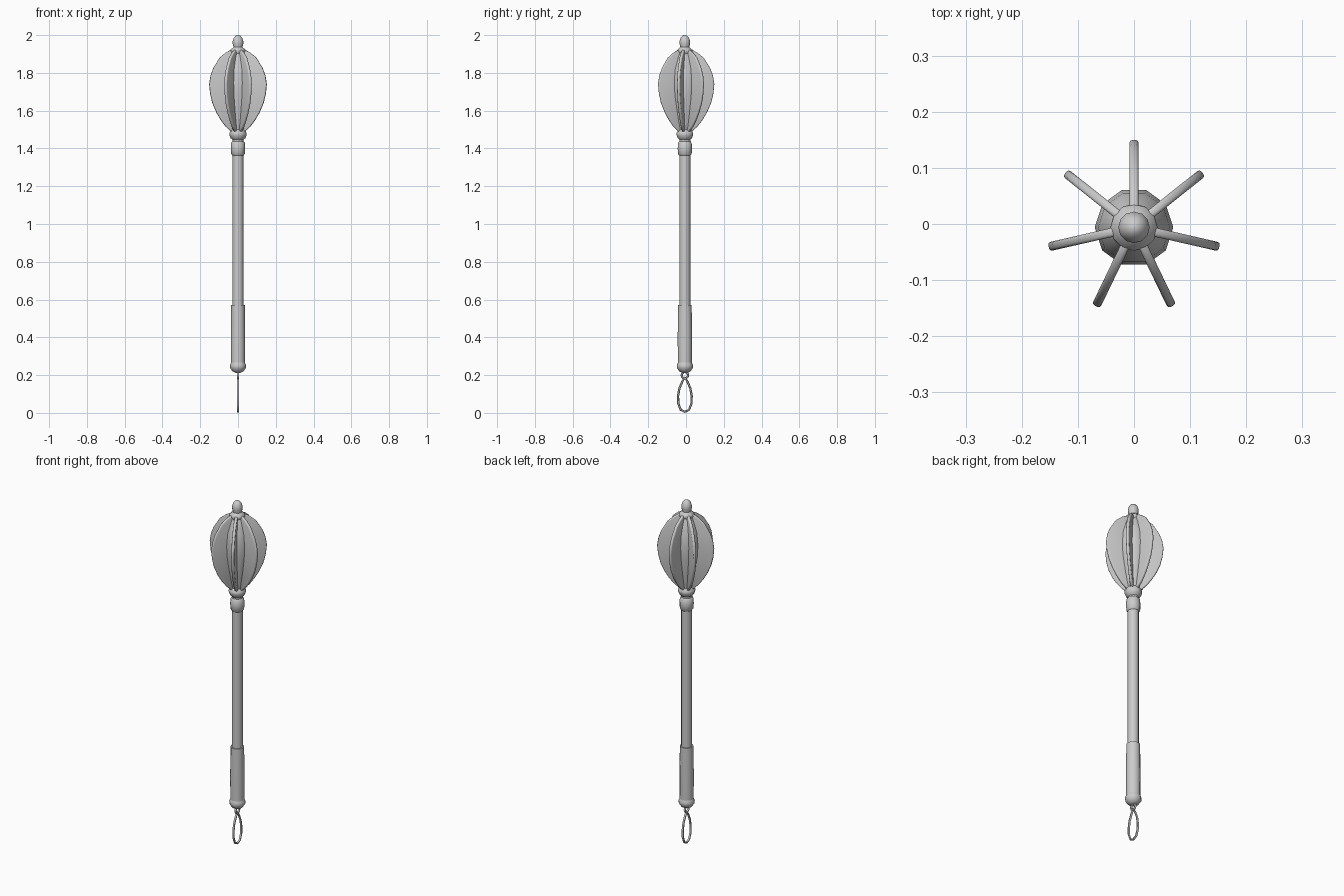
import bpy, bmesh, math
from mathutils import Matrix, Vector

if "Cube" in bpy.data.objects:
    bpy.data.objects.remove(bpy.data.objects["Cube"])

AXIS_Y = -0.006
steel = bpy.data.materials.new("plain grey")
steel.use_nodes = True
GREY = (0.6, 0.6, 0.6, 1)
steel.diffuse_color = GREY
steel.node_tree.nodes["Principled BSDF"].inputs["Base Color"].default_value = GREY


def finish(bm, name, angle=40):
    bmesh.ops.recalc_face_normals(bm, faces=bm.faces)
    mesh = bpy.data.meshes.new(name)
    bm.to_mesh(mesh)
    bm.free()
    obj = bpy.data.objects.new(name, mesh)
    obj.location.y = AXIS_Y
    mesh.materials.append(steel)
    bpy.context.collection.objects.link(obj)
    bpy.ops.object.select_all(action='DESELECT')
    obj.select_set(True)
    bpy.context.view_layer.objects.active = obj
    bpy.ops.object.shade_smooth_by_angle(angle=math.radians(angle))
    return obj


def lathe(name, profile, sides=10, angle=40):
    """Turn (radius, height) points around the shaft axis and cap the ends."""
    bm = bmesh.new()
    rings = []
    for r, z in profile:
        rings.append([bm.verts.new((r * math.cos(math.tau * i / sides),
                                    r * math.sin(math.tau * i / sides), z))
                      for i in range(sides)])
    for a, b in zip(rings, rings[1:]):
        for i in range(sides):
            j = (i + 1) % sides
            bm.faces.new((a[i], a[j], b[j], b[i]))
    bm.faces.new(rings[0][::-1])
    bm.faces.new(rings[-1])
    return finish(bm, name, angle)


def tube(name, points, radius, sides=6):
    """Closed round cord through (y, z) points."""
    bm = bmesh.new()
    rings = []
    n = len(points)
    for k, (y, z) in enumerate(points):
        before, after = Vector(points[k - 1]), Vector(points[(k + 1) % n])
        t = (after - before).normalized()
        ring = []
        for i in range(sides):
            a = math.tau * i / sides
            out = radius * math.cos(a)
            ring.append(bm.verts.new((radius * math.sin(a), y + t.y * out, z - t.x * out)))
        rings.append(ring)
    for k in range(n):
        a, b = rings[k], rings[(k + 1) % n]
        for i in range(sides):
            j = (i + 1) % sides
            bm.faces.new((a[i], a[j], b[j], b[i]))
    return finish(bm, name, 60)


# Handle
lathe("shaft", [(0.029, 0.25), (0.029, 1.5)], 12)
lathe("grip", [(0.037, 0.25), (0.038, 0.4), (0.036, 0.57)], 12)
lathe("pommel", [(0.012, 0.212), (0.03, 0.22), (0.042, 0.238), (0.043, 0.252),
                 (0.036, 0.268)], 12)
lathe("shaft_collar", [(0.029, 1.362), (0.036, 1.37), (0.038, 1.40),
                       (0.036, 1.43), (0.029, 1.438)], 12)

# Head core and finial
lathe("head_collar", [(0.028, 1.445), (0.04, 1.455), (0.046, 1.472), (0.046, 1.482),
                      (0.036, 1.497), (0.03, 1.505)])
lathe("head_core", [(0.032, 1.49), (0.05, 1.58), (0.066, 1.68), (0.07, 1.75),
                    (0.064, 1.82), (0.046, 1.88), (0.03, 1.92)])
lathe("finial", [(0.034, 1.9), (0.042, 1.914), (0.04, 1.922), (0.024, 1.936),
                 (0.028, 1.955), (0.028, 1.968), (0.022, 1.986), (0.012, 1.997),
                 (0.004, 2.0)], 12, 50)

# Seven curved flanges with rounded rims
OUTLINE = [(0.032, 1.925), (0.065, 1.908), (0.1, 1.88), (0.134, 1.825), (0.149, 1.785),
           (0.156, 1.74), (0.151, 1.69), (0.139, 1.64), (0.117, 1.59), (0.093, 1.55),
           (0.066, 1.515), (0.036, 1.487)]
HALF = 0.008
for n in range(7):
    bm = bmesh.new()
    outline = OUTLINE + [(0.01, 1.487), (0.01, 1.925)]
    plate = bm.faces.new([bm.verts.new((r, -HALF, z)) for r, z in outline])
    grown = bmesh.ops.extrude_face_region(bm, geom=[plate])["geom"]
    moved = [v for v in grown if isinstance(v, bmesh.types.BMVert)]
    bmesh.ops.translate(bm, verts=moved, vec=(0, 2 * HALF, 0))
    bmesh.ops.recalc_face_normals(bm, faces=bm.faces)
    rim = [e for e in bm.edges if abs(e.verts[0].co.y - e.verts[1].co.y) < 0.001
           and max(v.co.x for v in e.verts) > 0.02]
    bmesh.ops.bevel(bm, geom=rim, offset=0.005, segments=2, profile=0.5, affect='EDGES')
    turn = Matrix.Rotation(math.pi / 2 + math.tau * n / 7, 4, 'Z')
    bmesh.ops.transform(bm, matrix=turn, verts=bm.verts)
    finish(bm, f"flange_{n + 1}", 50)

# Hanging ring and wrist loop
tube("hanging_ring", [(0.017 * math.cos(math.tau * i / 12),
                       0.2 + 0.017 * math.sin(math.tau * i / 12)) for i in range(12)], 0.006)
HALF_LOOP = [(0.014, 0.165), (0.029, 0.13), (0.036, 0.09), (0.035, 0.05), (0.022, 0.016)]
loop = [(0, 0.188)] + HALF_LOOP + [(0, 0.006)] + [(-y, z) for y, z in HALF_LOOP[::-1]]
tube("wrist_loop", loop, 0.006)
